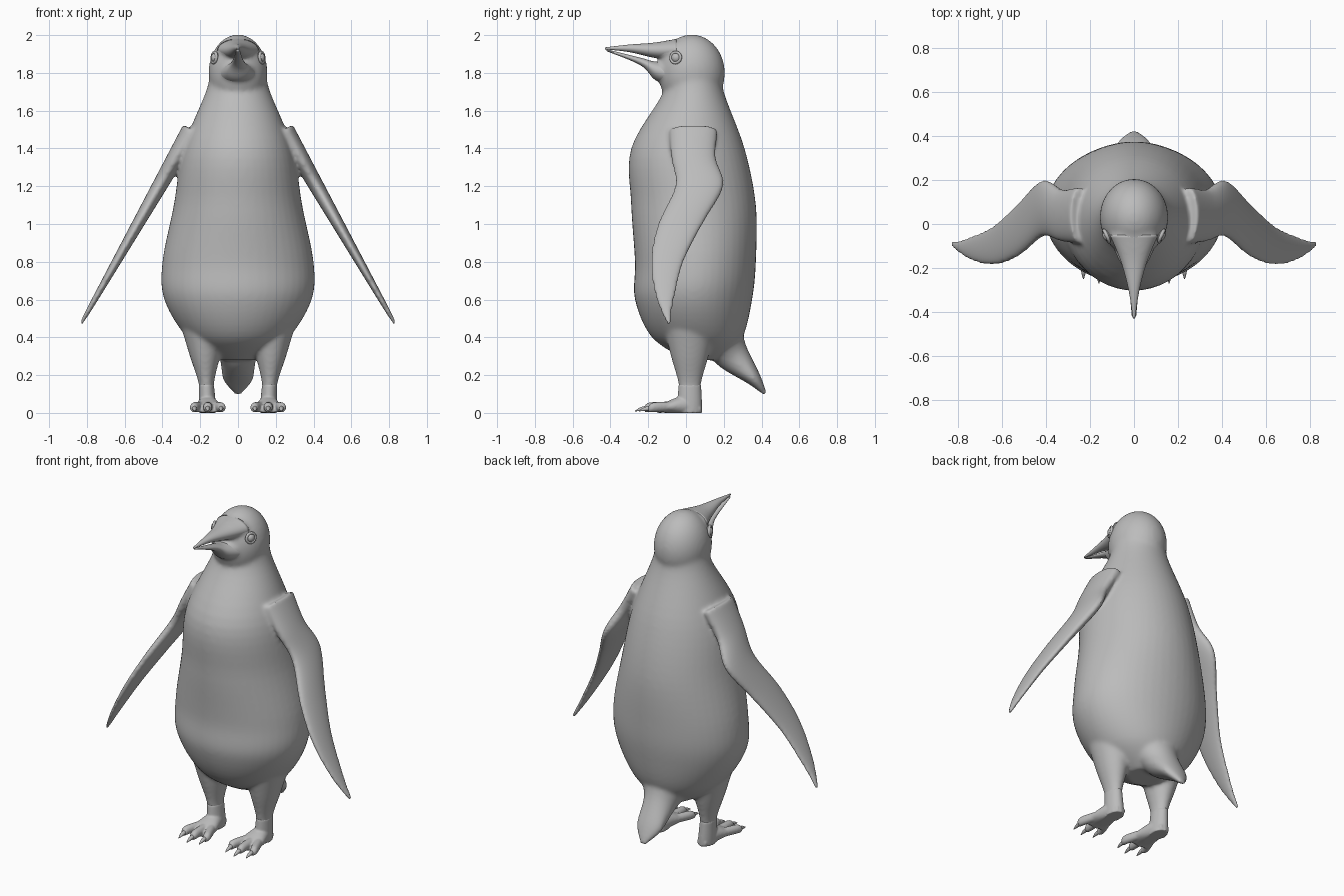
import bpy
import bmesh
import math
from mathutils import Vector, Matrix

cube = bpy.data.objects.get("Cube")
if cube:
    bpy.data.objects.remove(cube, do_unlink=True)

shade = (.5, .5, .5, 1)
grey = bpy.data.materials.new("plain_grey")
grey.use_nodes = True
grey.diffuse_color = shade
grey.node_tree.nodes["Principled BSDF"].inputs["Base Color"].default_value = shade

ACROSS, DEPTH, UP = Vector((1, 0, 0)), Vector((0, 1, 0)), Vector((0, 0, 1))


def smooth_curve(rows, steps=6):
    """Smooth curve passing through every row of numbers."""
    points = [Vector(row) for row in rows]
    last = len(points) - 1
    curve = []
    for i in range(last):
        before, start, end = points[max(i - 1, 0)], points[i], points[i + 1]
        after = points[min(i + 2, last)]
        leaving, arriving = (end - before) / 2, (after - start) / 2
        for step in range(steps):
            t = step / steps
            blend = t * t * (3 - 2 * t)
            curve.append(start.lerp(end, blend) + leaving * (t * (1 - t) ** 2)
                         - arriving * (t * t * (1 - t)))
    return curve + [points[last]]


def loft(bm, rows, u, v, side=1, sides=32):
    """Closed tube through rows of centre, radius along u and radius along v."""
    rings = []
    for x, y, z, radius_u, radius_v in smooth_curve(rows):
        ring = []
        for k in range(sides):
            angle = math.tau * k / sides
            point = (Vector((x, y, z)) + u * (radius_u * math.cos(angle))
                     + v * (radius_v * math.sin(angle)))
            # Soles stay flat on the ground
            ring.append(bm.verts.new((point.x * side, point.y, max(point.z, 0))))
        rings.append(ring)
    faces = [bm.faces.new(rings[0]), bm.faces.new(rings[-1])]
    for lower, upper in zip(rings, rings[1:]):
        for k in range(sides):
            j = (k + 1) % sides
            faces.append(bm.faces.new((lower[k], lower[j], upper[j], upper[k])))
    bmesh.ops.recalc_face_normals(bm, faces=faces)


def ball(bm, centre, size):
    """Ellipsoid with the given half sizes."""
    place = Matrix.Translation(centre) @ Matrix.Diagonal((*size, 1))
    bmesh.ops.create_uvsphere(bm, u_segments=32, v_segments=20, radius=1, matrix=place)


def at(x, rows):
    """Put rows of depth, height, half width and half thickness at one x."""
    return [(x, *row) for row in rows]


def finish(bm, name):
    mesh = bpy.data.meshes.new(name)
    bm.to_mesh(mesh)
    bm.free()
    mesh.materials.append(grey)
    mesh.shade_smooth()
    obj = bpy.data.objects.new(name, mesh)
    bpy.context.collection.objects.link(obj)
    return obj


def fuse(obj, voxel, passes):
    """Melt overlapping volumes into one smooth skin."""
    remesh = obj.modifiers.new("fuse", 'REMESH')
    remesh.mode = 'VOXEL'
    remesh.voxel_size = voxel
    remesh.use_smooth_shade = True
    soften = obj.modifiers.new("soften", 'SMOOTH')
    soften.factor = .5
    soften.iterations = passes


# Midline parts: depth, height, half width, half thickness
torso = at(0, [(.1, .28, .1, .1), (.06, .4, .27, .24), (.04, .6, .39, .31), (.05, .8, .4, .32),
               (.04, 1.1, .34, .33), (.01, 1.4, .29, .3), (.04, 1.7, .17, .16), (.03, 1.8, .15, .17)])
tail = at(0, [(.2, .4, .17, .12), (.25, .3, .1, .09), (.36, .18, .08, .04), (.42, .1, .02, .01)])
upper_beak = at(0, [(-.05, 1.92, .11, .06), (-.17, 1.92, .06, .04),
                    (-.3, 1.93, .025, .02), (-.43, 1.93, .005, .005)])
lower_beak = at(0, [(-.05, 1.79, .12, .07), (-.16, 1.81, .07, .05),
                    (-.24, 1.86, .03, .02), (-.42, 1.92, .01, .005)])

# Flipper: a straight slope outwards that thins towards the tip
flipper = [(1.1 - .57 * z, y, z, .04 * (z - .2), chord) for z, y, chord in (
    (1.5, .04, .13), (1.35, .04, .12), (1.2, .07, .13), (1, -.03, .12),
    (.8, -.1, .09), (.6, -.11, .05), (.47, -.09, .01))]

# Leg and foot
hip = .16
leg = [(hip + .05 * z, .02, z, width, width + .02) for z, width in (
    (.46, .12), (.3, .08), (.15, .04), (.05, .045), (0, .045))]
foot = at(hip, [(.08, .02, .03, .02), (0, .04, .05, .05), (-.1, .03, .07, .03), (-.15, .01, .06, .01)])

# One skin over torso, head, beak roots, tail, flippers and legs
skin = bmesh.new()
loft(skin, torso, ACROSS, DEPTH, sides=48)
ball(skin, (0, .03, 1.8), (.156, .176, .203))
loft(skin, upper_beak[:2], ACROSS, UP)
loft(skin, lower_beak[:2], ACROSS, UP)
loft(skin, tail, ACROSS, Vector((0, .75, .66)))
for side in (1, -1):
    loft(skin, flipper, Vector((.87, 0, .5)), DEPTH, side)
    loft(skin, leg, ACROSS, DEPTH, side)
fuse(finish(skin, "body"), .01, 14)

for name, rows in (("upper_beak", upper_beak), ("lower_beak", lower_beak)):
    beak = bmesh.new()
    loft(beak, rows, ACROSS, UP)
    finish(beak, name)

for side, label in ((1, "left"), (-1, "right")):
    # Webbed foot with three splayed toes and pointed claws
    sole, claws = bmesh.new(), bmesh.new()
    loft(sole, foot, ACROSS, UP, side)
    loft(sole, leg[2:], ACROSS, DEPTH, side)
    for splay in (-1, 0, 1):
        root, tip = hip + .03 * splay, hip + .07 * splay
        reach = -.2 if splay else -.22
        loft(sole, [(root, -.06, .035, .026, .026), (tip, reach + .03, .03, .024, .026),
                    (tip, reach, .02, .014, .016)], ACROSS, UP, side, 16)
        loft(claws, [(tip, reach + .02, .026, .014, .014), (tip, reach - .02, .02, .01, .01),
                     (tip, reach - .05, .01, .002, .002)], ACROSS, UP, side, 12)
    fuse(finish(sole, label + "_foot"), .006, 4)
    finish(claws, label + "_claws")

    # Eyeball with a raised lid around it
    gaze = Vector((.9 * side, -.4, .1)).normalized()
    centre = Vector((.115 * side, -.05, 1.88))
    eye = bmesh.new()
    ball(eye, centre, (.028, .028, .028))
    finish(eye, label + "_eye")
    bpy.ops.mesh.primitive_torus_add(
        major_radius=.028, minor_radius=.008, major_segments=32, minor_segments=12,
        location=centre + gaze * .012, rotation=gaze.to_track_quat('Z', 'Y').to_euler())
    lid = bpy.context.object
    lid.name = label + "_eyelid"
    lid.data.materials.append(grey)
    bpy.ops.object.shade_smooth()
